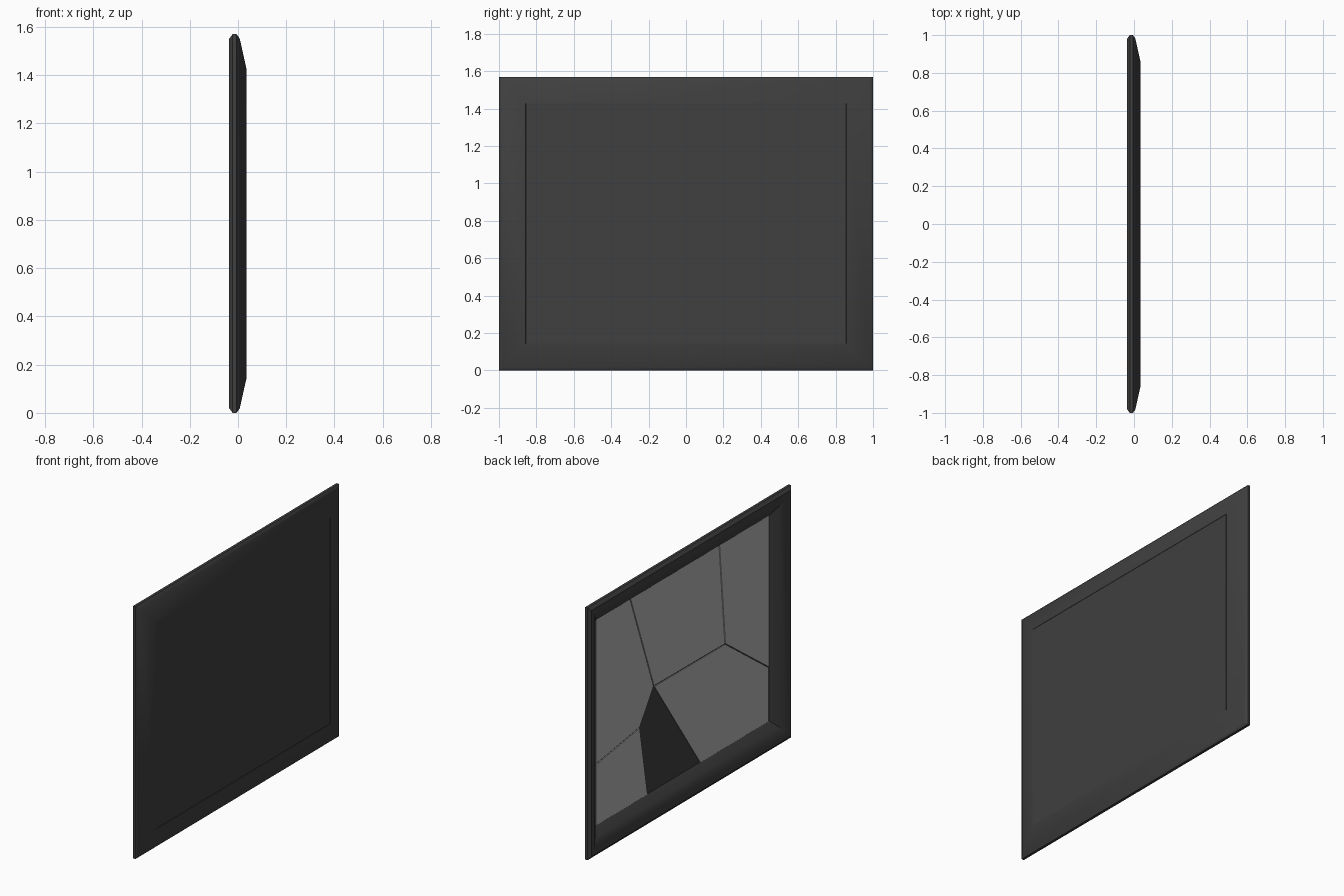
import bpy, bmesh
from mathutils import Vector

if "Cube" in bpy.data.objects:
    bpy.data.objects.remove(bpy.data.objects["Cube"])

H = 1.57  # overall height


def material(name, v):
    m = bpy.data.materials.new(name)
    m.diffuse_color = (v, v, v, 1)
    m.use_nodes = True
    m.node_tree.nodes["Principled BSDF"].inputs["Base Color"].default_value = m.diffuse_color
    return m


dark = material("dark_wood", 0.05)
glass = material("mirror_glass", 0.45)


def finish(name, bm, mat):
    bmesh.ops.recalc_face_normals(bm, faces=bm.faces)
    me = bpy.data.meshes.new(name)
    bm.to_mesh(me)
    bm.free()
    ob = bpy.data.objects.new(name, me)
    bpy.context.collection.objects.link(ob)
    me.materials.append(mat)
    return ob


def slab(name, outline, x0, x1, mat):
    """Flat piece: (y, z) outline extruded along x."""
    bm = bmesh.new()
    f = bm.faces.new([bm.verts.new((x0, y, z)) for y, z in outline])
    ext = bmesh.ops.extrude_face_region(bm, geom=[f])
    vs = [g for g in ext["geom"] if isinstance(g, bmesh.types.BMVert)]
    bmesh.ops.translate(bm, verts=vs, vec=(x1 - x0, 0, 0))
    return finish(name, bm, mat)


# Frame: closed (inset, x) profile swept round a mitred rectangle
profile = [(0, -0.022), (0, -0.006), (0.018, 0.007), (0.143, 0.035),
           (0.148, 0.026), (0.10, -0.008), (0.05, -0.034), (0.02, -0.037)]
bm = bmesh.new()
rings = []
for d, x in profile:
    rings.append([bm.verts.new((x, sy * (1 - d), d if low else H - d))
                  for sy, low in ((-1, 1), (1, 1), (1, 0), (-1, 0))])
for i, a in enumerate(rings):
    b = rings[(i + 1) % len(rings)]
    for k in range(4):
        n = (k + 1) % 4
        bm.faces.new((a[k], a[n], b[n], b[k]))
frame = finish("frame", bm, dark)
bpy.context.view_layer.objects.active = frame
frame.select_set(True)
bpy.ops.object.shade_smooth_by_angle(angle=0.6)

# Backing panel
Y, B, T = 0.855, 0.14, 1.43
slab("backing_panel", [(-Y, B), (Y, B), (Y, T), (-Y, T)], 0.029, 0.0335, dark)

# Cracked glass: five shards around one missing piece
Y, B, T = 0.852, 0.14, 1.432
a, b, c, d = (0.282, 0.795), (-0.42, 0.79), (-0.362, T), (-Y, 0.478)
e, f, g, h, i = (-0.176, B), (0.419, 0.59), (0.341, B), (Y, 0.525), (0.516, T)
shards = [(i, a, f, h, (Y, T)),
          (i, c, b, a),
          (c, (-Y, T), d, b),
          (a, b, d, (-Y, B), e),
          (f, h, (Y, B), g)]
for n, pts in enumerate(shards):
    pts = [Vector(p) for p in pts]
    mid = sum(pts, Vector((0, 0))) / len(pts)
    slab(f"glass_shard_{n + 1}", [mid + (p - mid) * 0.99 for p in pts],
         0.024, 0.0288, glass)
